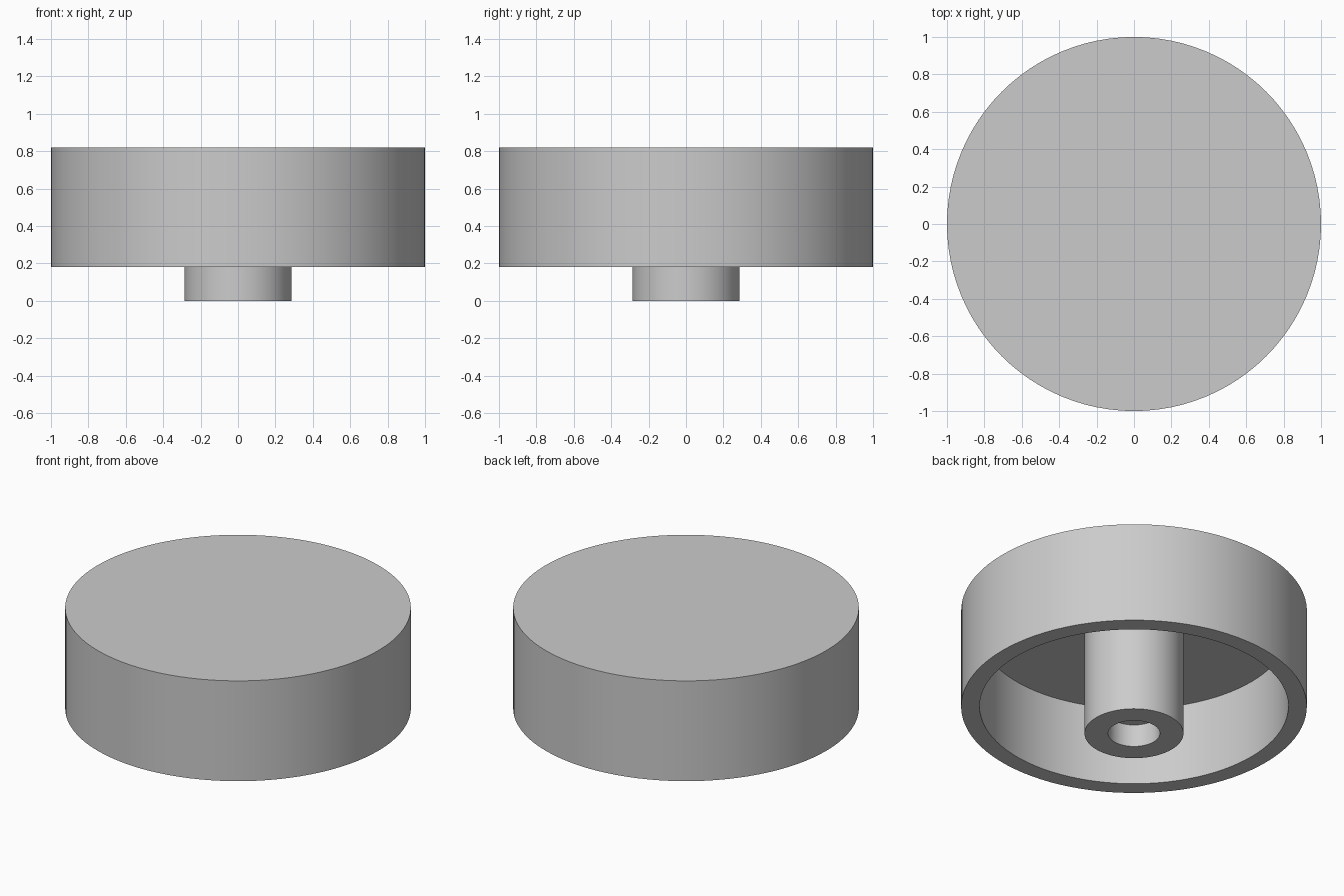
import bpy, bmesh, math

cube = bpy.data.objects.get("Cube")
if cube:
    bpy.data.objects.remove(cube, do_unlink=True)

GREY = (0.6, 0.6, 0.6, 1.0)
grey = bpy.data.materials.new("plain_grey")
grey.use_nodes = True
grey.diffuse_color = GREY
grey.node_tree.nodes["Principled BSDF"].inputs["Base Color"].default_value = GREY


def lathe(name, profile, steps=96):
    """Spin a (radius, height) profile about the z axis into a smooth object."""
    bm = bmesh.new()
    verts = [bm.verts.new((r, 0, z)) for r, z in profile]
    edges = [bm.edges.new(pair) for pair in zip(verts, verts[1:])]
    bmesh.ops.spin(bm, geom=verts + edges, cent=(0, 0, 0), axis=(0, 0, 1),
                   angle=math.tau, steps=steps)
    bmesh.ops.remove_doubles(bm, verts=bm.verts, dist=0.0001)
    bmesh.ops.recalc_face_normals(bm, faces=bm.faces)
    mesh = bpy.data.meshes.new(name)
    bm.to_mesh(mesh)
    bm.free()
    mesh.materials.append(grey)
    obj = bpy.data.objects.new(name, mesh)
    bpy.context.collection.objects.link(obj)
    bpy.ops.object.select_all(action="DESELECT")
    obj.select_set(True)
    bpy.context.view_layer.objects.active = obj
    bpy.ops.object.shade_smooth_by_angle(angle=math.radians(30))
    return obj


TOP, RIM, CEILING = 0.82, 0.18, 0.68
OUTER, INNER = 1.0, 0.893
BOSS, BORE, BORE_DEPTH = 0.286, 0.15, 0.143

# One closed turned body: cap, hollow underside, central boss and blind bore
lathe("knob_body", [
    (0, TOP), (OUTER, TOP), (OUTER, RIM), (INNER, RIM), (INNER, CEILING),
    (BOSS, CEILING), (BOSS, 0), (BORE, 0), (BORE, BORE_DEPTH), (0, BORE_DEPTH),
])
